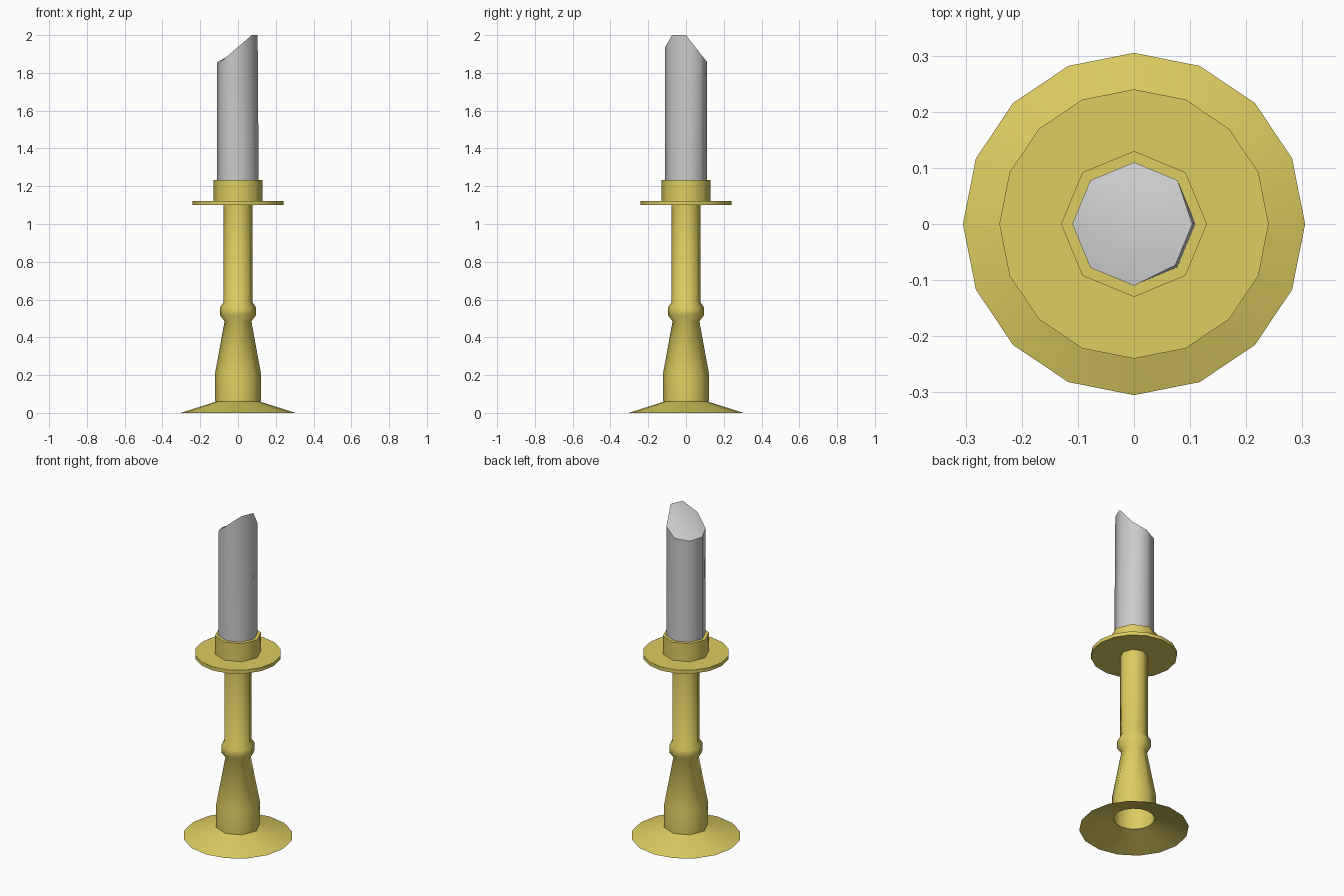
import bpy
from math import cos, sin, tau, radians

if "Cube" in bpy.data.objects:
    bpy.data.objects.remove(bpy.data.objects["Cube"])

brass = bpy.data.materials.new("brass")
brass.diffuse_color = (0.72, 0.61, 0.12, 1)
brass.use_nodes = True
brass.node_tree.nodes["Principled BSDF"].inputs["Base Color"].default_value = brass.diffuse_color


def finish(name, verts, faces, mat=None):
    mesh = bpy.data.meshes.new(name)
    mesh.from_pydata(verts, [], faces)
    mesh.update()
    ob = bpy.data.objects.new(name, mesh)
    bpy.context.collection.objects.link(ob)
    if mat:
        mesh.materials.append(mat)
    bpy.ops.object.select_all(action='DESELECT')
    ob.select_set(True)
    bpy.context.view_layer.objects.active = ob
    bpy.ops.object.shade_smooth_by_angle(angle=radians(50))
    return ob


def strips(rings, n):
    return [(r * n + i, r * n + (i + 1) % n, (r + 1) * n + (i + 1) % n, (r + 1) * n + i)
            for r in range(rings - 1) for i in range(n)]


def lathe(name, profile, n):
    """Spin (radius, z) points around z, leaving the ends open."""
    verts = [(r * cos(tau * i / n), r * sin(tau * i / n), z)
             for r, z in profile for i in range(n)]
    return finish(name, verts, strips(len(profile), n), brass)


# Hollow sloped foot
lathe("base", [(0.305, 0), (0.114, 0.06)], 16)

# Tapered stem with a collar and straight shaft
lathe("stem", [(0.123, 0.06), (0.123, 0.2), (0.071, 0.485), (0.094, 0.515),
               (0.094, 0.56), (0.077, 0.585), (0.077, 1.105)], 8)

# Drip tray
lathe("drip_tray", [(0.06, 1.10), (0.24, 1.10), (0.24, 1.122), (0.1, 1.122)], 16)

# Candle socket
lathe("socket", [(0.13, 1.12), (0.13, 1.232), (0.105, 1.232)], 8)

# Candle with an uneven slanted top
top_z = [2.0, 1.90, 1.86, 1.85, 1.855, 1.87, 1.937, 2.0]
verts = [(0.11 * cos(tau * i / 8), 0.11 * sin(tau * i / 8), 1.125) for i in range(8)]
for i, z in enumerate(top_z):
    r = 0.104 if z == 2.0 else 0.11
    verts.append((r * cos(tau * i / 8), r * sin(tau * i / 8), z))
verts.append((0, 0, 1.92))
faces = strips(2, 8) + [(8 + i, 8 + (i + 1) % 8, 16) for i in range(8)]
finish("candle", verts, faces)
